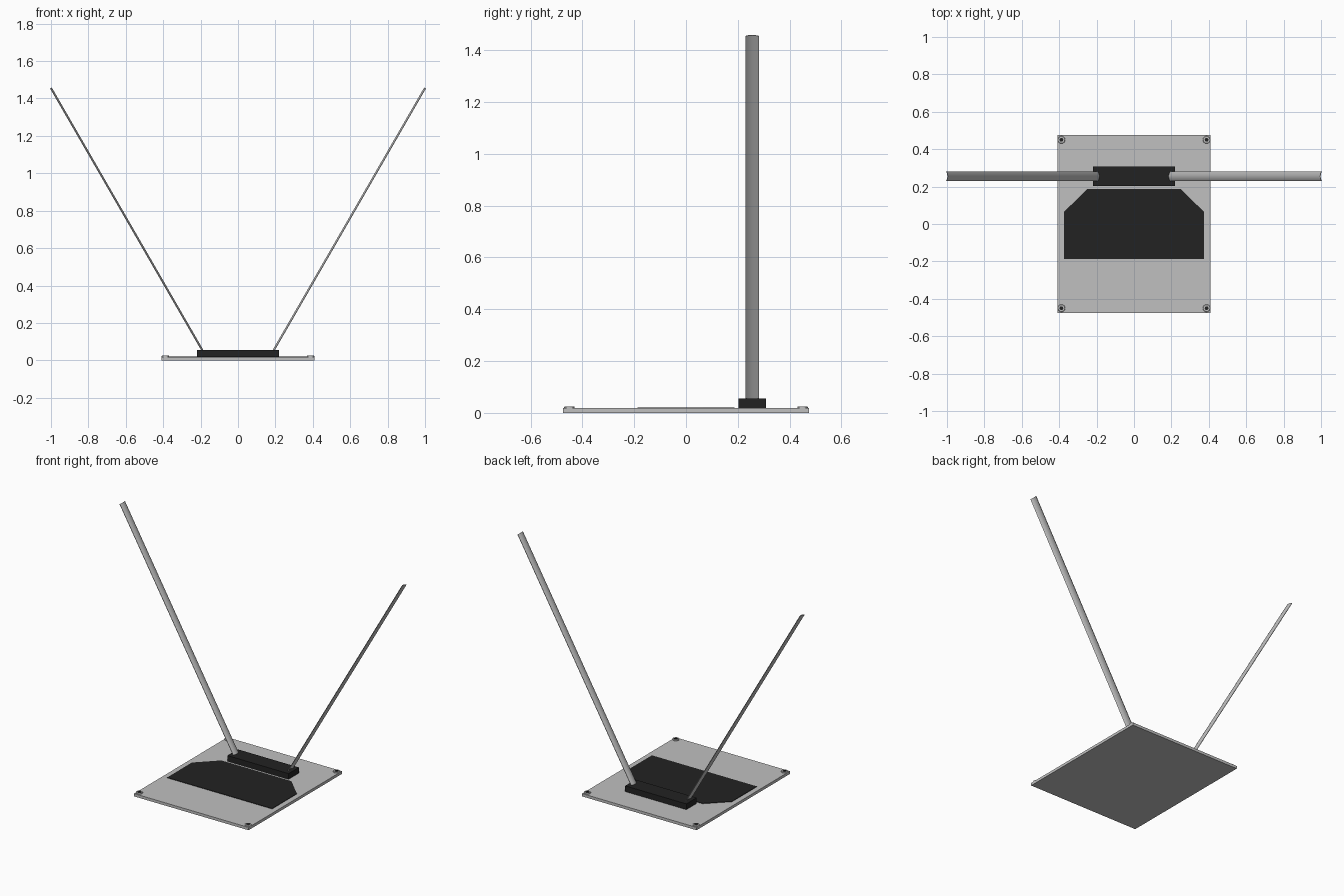
import bpy, bmesh, math
from mathutils import Vector

cube = bpy.data.objects.get("Cube")
if cube:
    bpy.data.objects.remove(cube, do_unlink=True)


def material(name, value):
    mat = bpy.data.materials.new(name)
    mat.use_nodes = True
    colour = (value, value, value, 1)
    mat.diffuse_color = colour
    mat.node_tree.nodes["Principled BSDF"].inputs["Base Color"].default_value = colour
    return mat


silver = material("silver grey", 0.53)
black = material("soft black", 0.016)


def add_object(name, bm, *mats):
    bmesh.ops.recalc_face_normals(bm, faces=bm.faces)
    mesh = bpy.data.meshes.new(name)
    bm.to_mesh(mesh)
    bm.free()
    for mat in mats:
        mesh.materials.append(mat)
    obj = bpy.data.objects.new(name, mesh)
    bpy.context.collection.objects.link(obj)
    return obj


def prism(name, outline, z0, z1, mat):
    """Extrude a flat outline from z0 up to z1."""
    bm = bmesh.new()
    face = bm.faces.new([bm.verts.new((x, y, z0)) for x, y in outline])
    top = bmesh.ops.extrude_face_region(bm, geom=[face])["geom"]
    verts = [g for g in top if isinstance(g, bmesh.types.BMVert)]
    bmesh.ops.translate(bm, verts=verts, vec=(0, 0, z1 - z0))
    return add_object(name, bm, mat)


def rectangle(x, y0, y1):
    return [(-x, y0), (x, y0), (x, y1), (-x, y1)]


# Base plate, chamfered pad and holder block
plate_top = 0.018
prism("base_plate", rectangle(0.408, -0.475, 0.475), 0, plate_top, silver)
half_pad = [(0.374, -0.187), (0.374, 0.065), (0.25, 0.187)]
pad = half_pad + [(-x, y) for x, y in reversed(half_pad)]
prism("pad", pad, plate_top, 0.021, black)
block_top = 0.055
prism("holder_block", rectangle(0.218, 0.203, 0.308), plate_top, block_top, black)


# Corner screws: a raised ring with a sunken hexagonal socket
def screw(name, x, y):
    bm = bmesh.new()
    profile = [(0.020, plate_top), (0.020, 0.022), (0.018, 0.025),
               (0.010, 0.025), (0.010, 0.020)]
    n = 24
    rings = []
    for r, z in profile:
        rings.append([bm.verts.new((x + r * math.cos(math.tau * i / n),
                                    y + r * math.sin(math.tau * i / n), z))
                      for i in range(n)])
    for k, (a, b) in enumerate(zip(rings, rings[1:])):
        for i in range(n):
            j = (i + 1) % n
            face = bm.faces.new((a[i], a[j], b[j], b[i]))
            face.material_index = int(k == len(rings) - 2)
    bm.faces.new(rings[-1]).material_index = 1
    bm.faces.new(rings[0])
    add_object(name, bm, silver, black)


for side, sx in (("left", 1), ("right", -1)):
    for end, sy in (("front", -1), ("back", 1)):
        screw(f"{end}_{side}_screw", sx * 0.388, sy * 0.45)


# Leaning blades: thin strips with a shallow curve, convex side inward
def blade(name, side):
    lean = math.radians(30)
    along = Vector((side * math.sin(lean), 0, math.cos(lean)))
    outward = Vector((side * math.cos(lean), 0, -math.sin(lean)))
    foot = Vector((side * 0.174, 0.255, 0.036))
    length = (1.459 - foot.z) / along.z
    half_width, sag, thick, n = 0.026, 0.008, 0.003, 10
    section = []
    for i in range(n + 1):
        t = 2 * i / n - 1
        section.append((t * half_width, sag * t * t))
    section += [(w, d + thick) for w, d in reversed(section)]
    bm = bmesh.new()
    ends = []
    for dist in (0, length):
        ends.append([bm.verts.new(foot + along * dist + outward * d + Vector((0, w, 0)))
                     for w, d in section])
    low, high = ends
    m = len(section)
    for i in range(m):
        j = (i + 1) % m
        bm.faces.new((low[i], low[j], high[j], high[i]))
    # End caps as strips across the thin section
    for ring in ends:
        for i in range(n):
            bm.faces.new((ring[i], ring[i + 1], ring[m - 2 - i], ring[m - 1 - i]))
    obj = add_object(name, bm, silver)
    bpy.ops.object.select_all(action="DESELECT")
    obj.select_set(True)
    bpy.context.view_layer.objects.active = obj
    bpy.ops.object.shade_smooth_by_angle(angle=math.radians(30))


blade("left_blade", 1)
blade("right_blade", -1)
